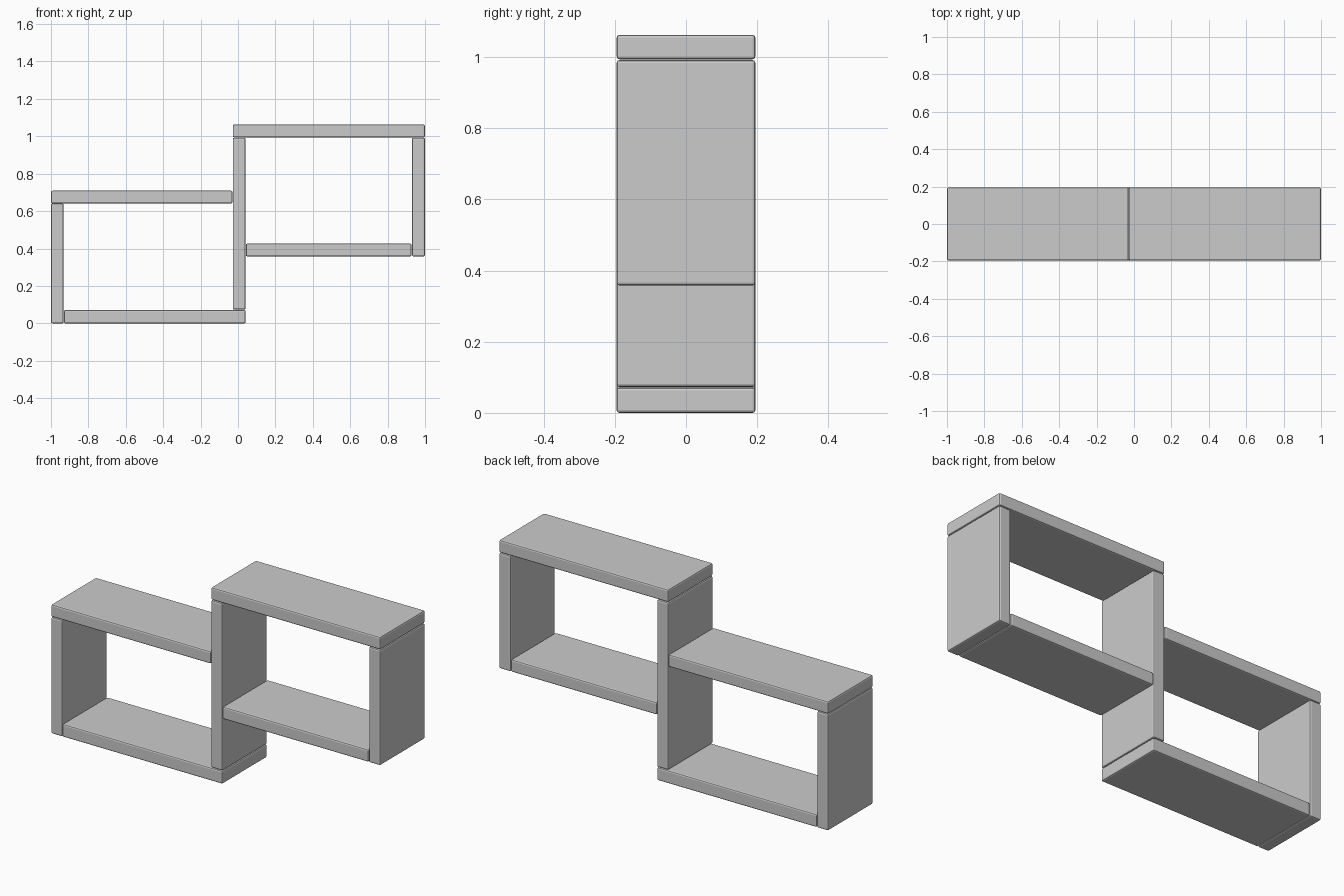
import bpy

if "Cube" in bpy.data.objects:
    bpy.data.objects.remove(bpy.data.objects["Cube"], do_unlink=True)

# One plain grey finish for all boards
GREY = (0.6, 0.6, 0.6, 1)
grey = bpy.data.materials.new("plain_grey")
grey.use_nodes = True
grey.diffuse_color = GREY
grey.node_tree.nodes["Principled BSDF"].inputs["Base Color"].default_value = GREY

DEPTH = 0.39


def board(name, x0, x1, z0, z1):
    """Full-depth board with softly eased edges."""
    bpy.ops.mesh.primitive_cube_add(size=1, location=((x0 + x1) / 2, 0, (z0 + z1) / 2))
    obj = bpy.context.object
    obj.name = name
    obj.scale = (x1 - x0, DEPTH, z1 - z0)
    bpy.ops.object.transform_apply(location=False, rotation=False, scale=True)
    obj.data.materials.append(grey)
    bevel = obj.modifiers.new("eased_edges", "BEVEL")
    bevel.width = 0.008
    bevel.segments = 2
    return obj


# Lower box on the right-hand side
board("lower_bottom_shelf", -0.931, 0.041, 0, 0.071)
board("lower_side_panel", -1, -0.932, 0, 0.640)
board("lower_top_shelf", -1, -0.029, 0.641, 0.709)

# Shared upright between the two boxes
board("centre_panel", -0.028, 0.041, 0.073, 0.992)

# Upper box on the left-hand side
board("upper_bottom_shelf", 0.042, 0.928, 0.358, 0.426)
board("upper_side_panel", 0.930, 1, 0.358, 0.992)
board("upper_top_shelf", -0.028, 1, 0.994, 1.063)
